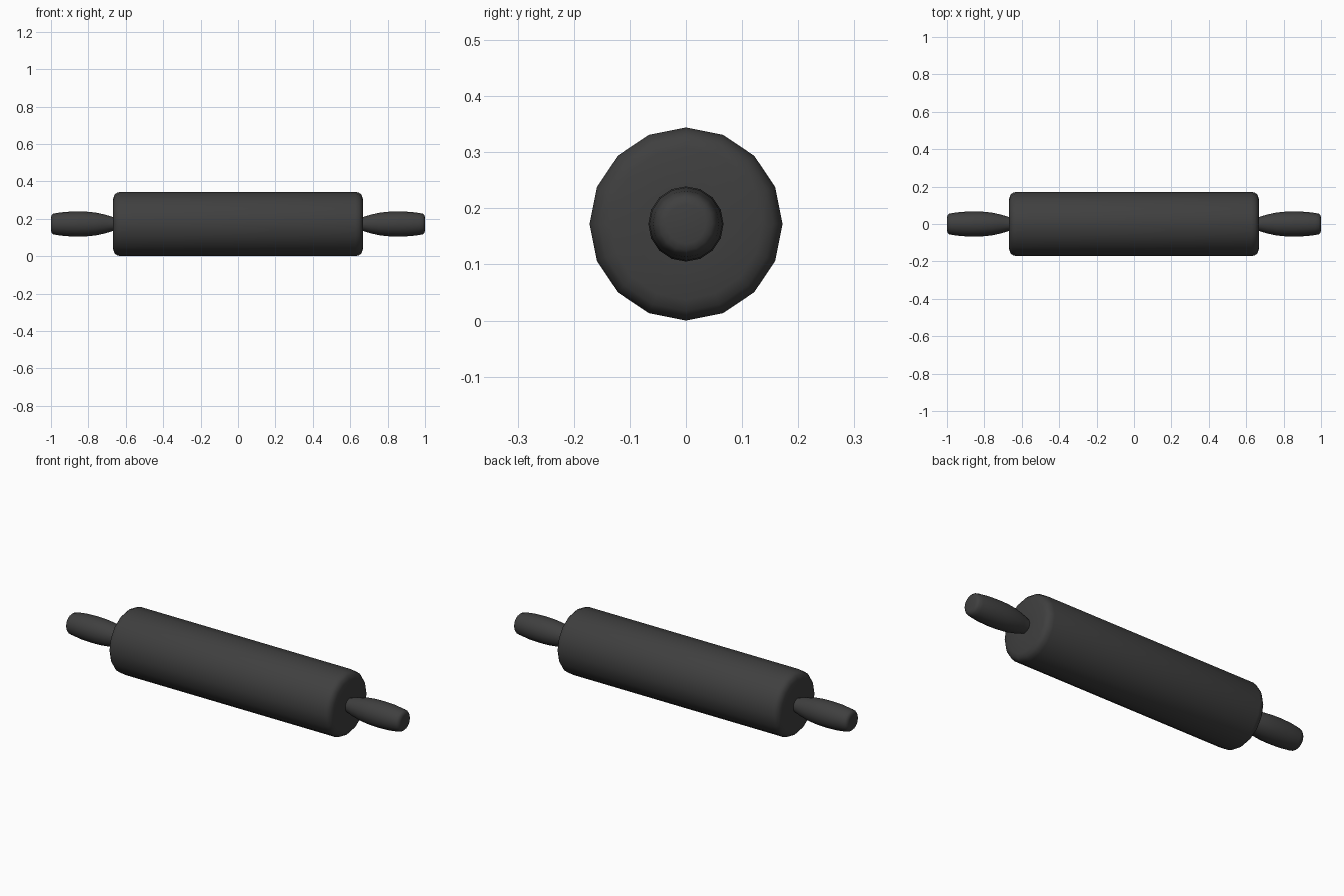
import bpy, bmesh
from math import sin, cos, tau

if "Cube" in bpy.data.objects:
    bpy.data.objects.remove(bpy.data.objects["Cube"])

SIDES = 16
AXIS_Z = 0.172

wood = bpy.data.materials.new("dark_grey")
wood.diffuse_color = (0.05, 0.05, 0.05, 1)
wood.use_nodes = True
wood.node_tree.nodes["Principled BSDF"].inputs["Base Color"].default_value = wood.diffuse_color


def lathe(name, profile):
    """Revolve (x, radius) points around the horizontal x axis, capping both ends."""
    bm = bmesh.new()
    rings = [[bm.verts.new((x, r * sin(tau * i / SIDES), r * cos(tau * i / SIDES) + AXIS_Z))
              for i in range(SIDES)] for x, r in profile]
    for a, b in zip(rings, rings[1:]):
        for i in range(SIDES):
            j = (i + 1) % SIDES
            bm.faces.new((a[i], a[j], b[j], b[i]))
    bm.faces.new(rings[0])
    bm.faces.new(rings[-1])
    bmesh.ops.recalc_face_normals(bm, faces=bm.faces)
    for f in bm.faces:
        f.smooth = True
    mesh = bpy.data.meshes.new(name)
    bm.to_mesh(mesh)
    bm.free()
    mesh.materials.append(wood)
    obj = bpy.data.objects.new(name, mesh)
    bpy.context.collection.objects.link(obj)
    return obj


# Main roller with rounded rims
rim = [(0.628, 0.172), (0.648, 0.167), (0.661, 0.155), (0.667, 0.135), (0.669, 0.06)]
lathe("roller", [(-x, r) for x, r in reversed(rim)] + rim)

# Swelling handles, one on each end
grip = [(0.64, 0.034), (0.67, 0.038), (0.71, 0.050), (0.76, 0.061), (0.81, 0.066),
        (0.86, 0.067), (0.92, 0.065), (0.97, 0.059), (0.988, 0.055), (0.997, 0.047), (1.0, 0.035)]
for name, side in (("right_handle", 1), ("left_handle", -1)):
    lathe(name, [(side * x, r) for x, r in grip])
